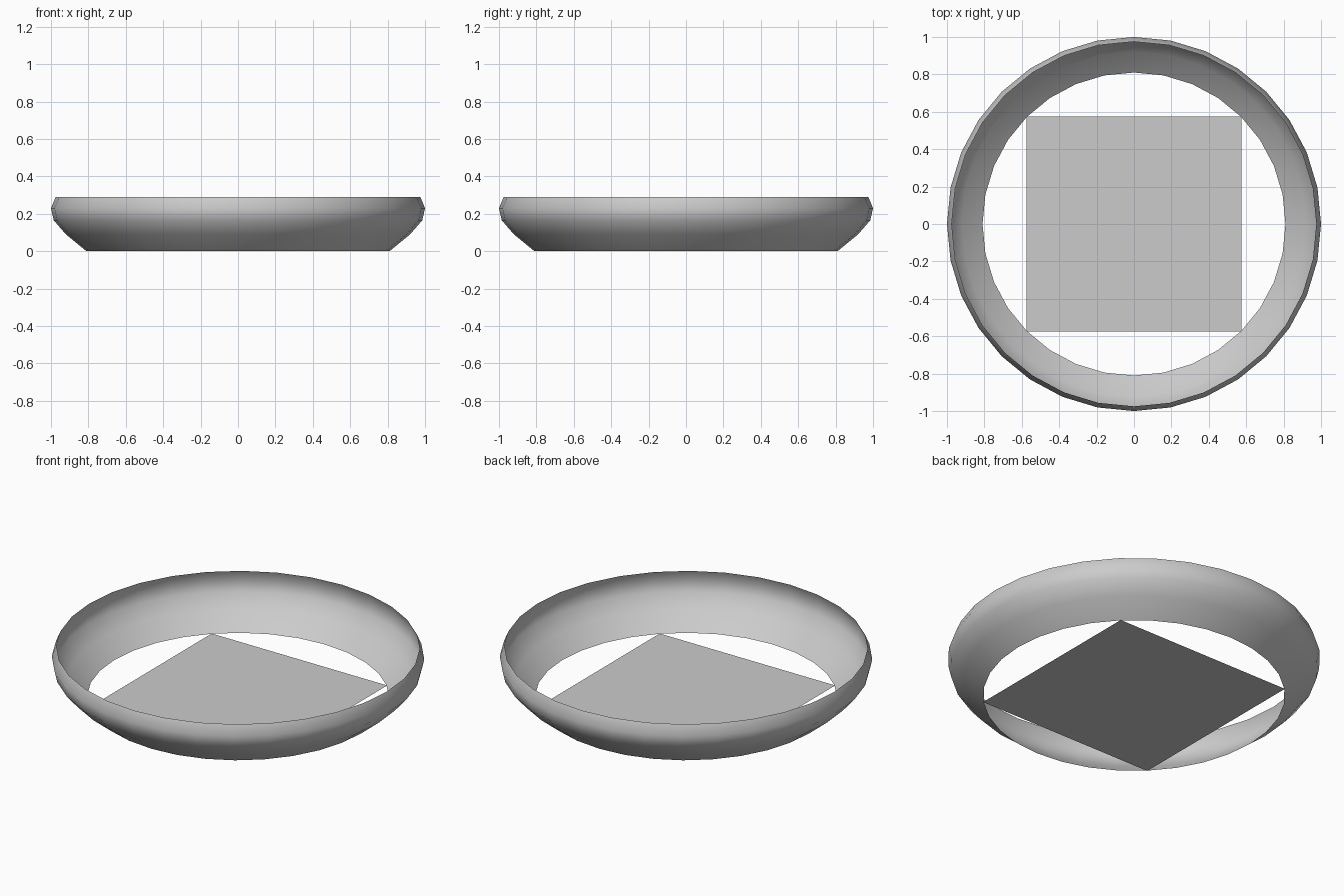
import bpy, bmesh
from math import cos, sin, tau

if "Cube" in bpy.data.objects:
    bpy.data.objects.remove(bpy.data.objects["Cube"])

SIDES = 32
# Wall profile as (radius, height), bottom to rim
PROFILE = [(0.81, 0.0), (0.92, 0.09), (0.985, 0.165), (1.0, 0.23), (0.975, 0.29)]


def make_object(name, bm):
    mesh = bpy.data.meshes.new(name)
    bm.to_mesh(mesh)
    bm.free()
    obj = bpy.data.objects.new(name, mesh)
    bpy.context.collection.objects.link(obj)
    return obj


# Open curved dish wall, a single thin surface
bm = bmesh.new()
rings = [[bm.verts.new((r * cos(tau * i / SIDES), r * sin(tau * i / SIDES), z))
          for i in range(SIDES)] for r, z in PROFILE]
for low, high in zip(rings, rings[1:]):
    for i in range(SIDES):
        j = (i + 1) % SIDES
        face = bm.faces.new((low[i], low[j], high[j], high[i]))
        face.smooth = True
make_object("dish_wall", bm)

# Flat square base whose corners touch the bottom of the wall
bm = bmesh.new()
bmesh.ops.create_grid(bm, x_segments=1, y_segments=1, size=0.575)
make_object("square_base", bm)
